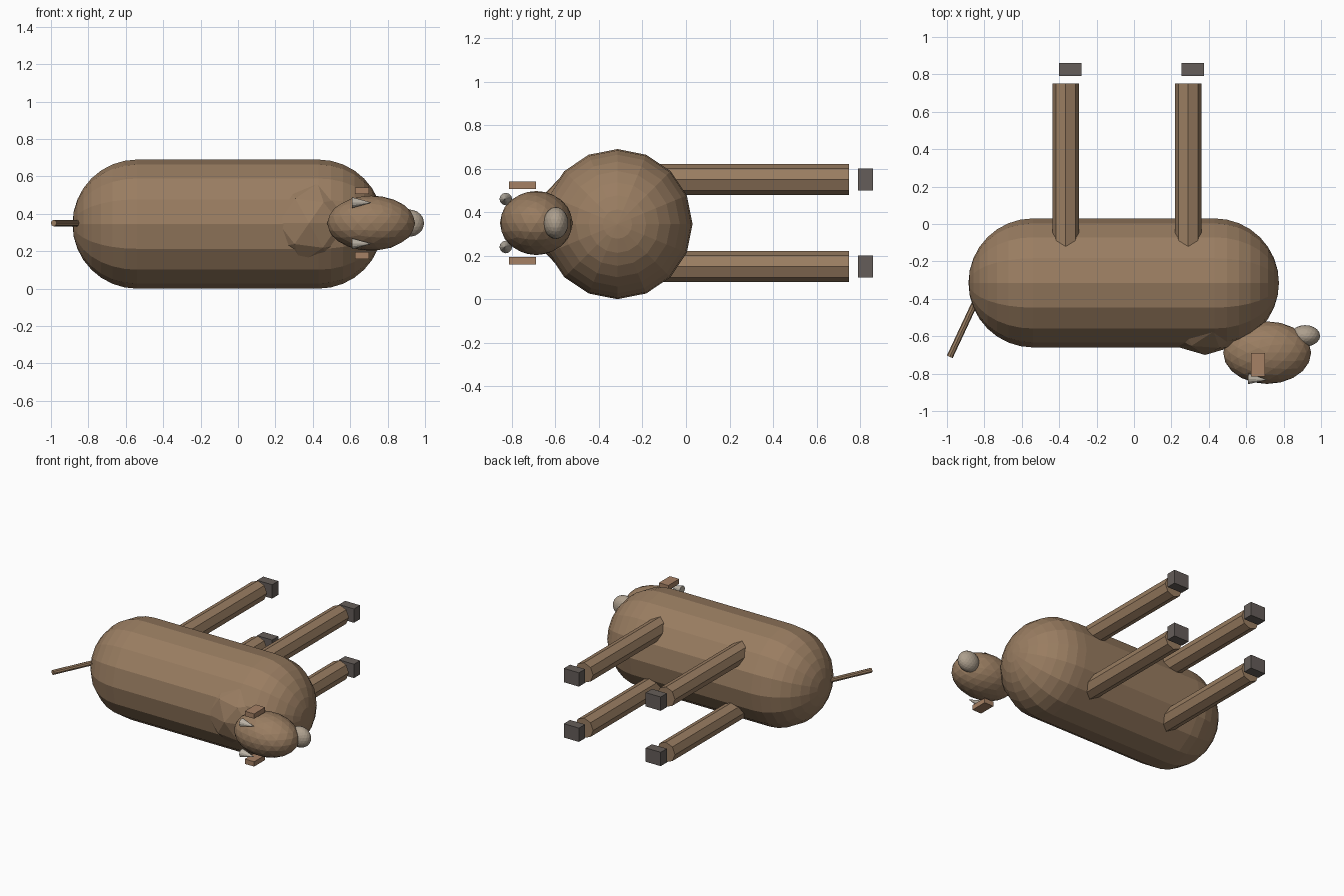
import bpy, bmesh, math
from mathutils import Vector

if "Cube" in bpy.data.objects:
    bpy.data.objects.remove(bpy.data.objects["Cube"])


def material(name, rgb):
    m = bpy.data.materials.new(name)
    m.diffuse_color = (*rgb, 1)
    m.use_nodes = True
    m.node_tree.nodes["Principled BSDF"].inputs["Base Color"].default_value = m.diffuse_color
    return m


HIDE = material("hide", (0.32, 0.205, 0.12))
EAR = material("ear", (0.38, 0.22, 0.13))
HOOF = material("hoof", (0.13, 0.11, 0.10))
MUZZLE = material("muzzle", (0.42, 0.35, 0.27))
HORN = material("horn", (0.50, 0.45, 0.38))


def finish(name, mat):
    ob = bpy.context.object
    ob.name = name
    ob.data.materials.append(mat)
    return ob


def box(name, loc, size, mat):
    bpy.ops.mesh.primitive_cube_add(size=1, location=loc)
    finish(name, mat).scale = size


def ellipsoid(name, loc, radii, mat, sub):
    bpy.ops.mesh.primitive_ico_sphere_add(subdivisions=sub, radius=1, location=loc)
    finish(name, mat).scale = radii


def rod(name, a, b, r1, r2, sides, mat):
    a, b = Vector(a), Vector(b)
    d = b - a
    bpy.ops.mesh.primitive_cone_add(vertices=sides, radius1=r1, radius2=r2,
                                    depth=d.length, location=(a + b) / 2)
    ob = finish(name, mat)
    ob.rotation_euler = d.to_track_quat('Z', 'Y').to_euler()


# Body: 16-sided capsule along x
R, CY, CZ, N, RINGS = 0.345, -0.315, 0.345, 16, 8
profile = []
for cx, sign in ((-0.54, -1), (0.43, 1)):
    ring = [(cx + sign * R * math.cos(t), R * math.sin(t))
            for t in (math.pi / 2 * i / RINGS for i in range(1, RINGS + 1))]
    profile += ring if sign < 0 else ring[::-1]
bm = bmesh.new()
rings = [[bm.verts.new((x, CY + r * math.cos(2 * math.pi * k / N),
                        CZ + r * math.sin(2 * math.pi * k / N))) for k in range(N)]
         for x, r in profile]
for a, b in zip(rings, rings[1:]):
    for k in range(N):
        bm.faces.new((a[k], a[(k + 1) % N], b[(k + 1) % N], b[k]))
for x, ring in ((-0.54 - R, rings[0]), (0.43 + R, rings[-1])):
    pole = bm.verts.new((x, CY, CZ))
    for k in range(N):
        bm.faces.new((ring[k], ring[(k + 1) % N], pole))
bmesh.ops.recalc_face_normals(bm, faces=bm.faces)
mesh = bpy.data.meshes.new("body")
bm.to_mesh(mesh)
bm.free()
mesh.materials.append(HIDE)
bpy.context.collection.objects.link(bpy.data.objects.new("body", mesh))

# Shoulder hump, head and muzzle
ellipsoid("shoulder_hump", (0.38, -0.45, 0.35), (0.28, 0.25, 0.25), HIDE, 2)
ellipsoid("head", (0.712, -0.688, 0.35), (0.235, 0.167, 0.147), HIDE, 3)
ellipsoid("muzzle", (0.915, -0.598, 0.35), (0.08, 0.057, 0.073), MUZZLE, 3)

# Paired ears, horns and legs, mirrored about z = 0.35
for side, s in (("left", 1), ("right", -1)):
    box(f"{side}_ear", (0.662, -0.752, 0.35 + s * 0.173), (0.075, 0.125, 0.035), EAR)
    rod(f"{side}_horn", (0.61, -0.828, 0.35 + s * 0.11),
        (0.715, -0.833, 0.35 + s * 0.11), 0.029, 0, 12, HORN)
    for end, x in (("back", -0.365), ("front", 0.29)):
        z = 0.35 + s * 0.2
        rod(f"{end}_{side}_leg", (x, -0.15, z), (x, 0.75, z), 0.072, 0.072, 8, HIDE)
        box(f"{end}_{side}_hoof", (x + 0.025, 0.825, z), (0.12, 0.07, 0.10), HOOF)

# Tail
rod("tail", (-0.84, -0.40, 0.35), (-0.985, -0.71, 0.35), 0.017, 0.017, 8, HIDE)
